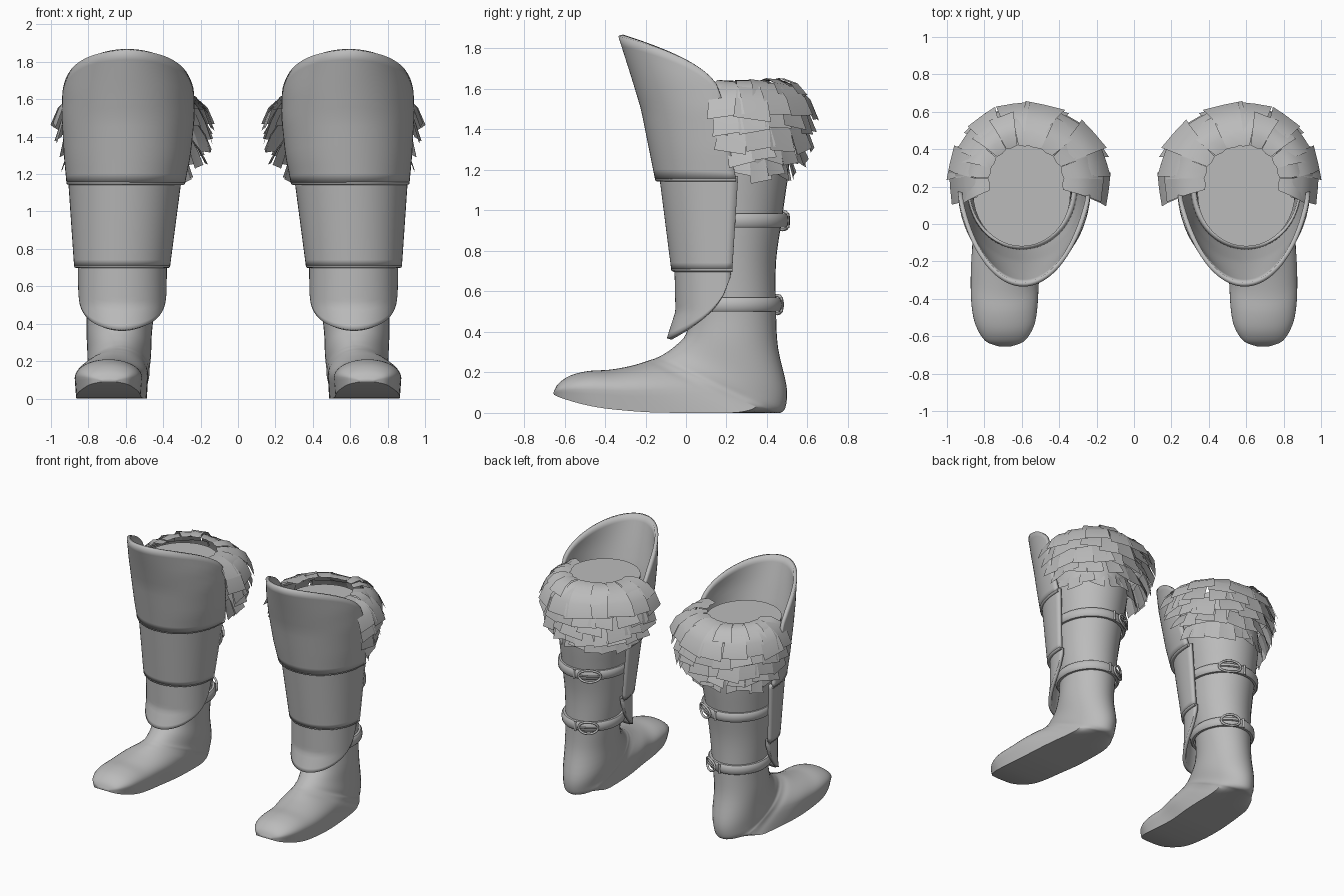
import bpy, math, random

random.seed(7)
if "Cube" in bpy.data.objects:
    bpy.data.objects.remove(bpy.data.objects["Cube"])

GREY = bpy.data.materials.new("plain grey")
GREY.use_nodes = True
GREY.diffuse_color = (0.5, 0.5, 0.5, 1)
GREY.node_tree.nodes["Principled BSDF"].inputs["Base Color"].default_value = (0.5, 0.5, 0.5, 1)


def finish(ob, angle):
    """Shade, colour and mirror a part to the other boot."""
    ob.data.materials.append(GREY)
    bpy.ops.object.select_all(action='DESELECT')
    ob.select_set(True)
    bpy.context.view_layer.objects.active = ob
    bpy.ops.object.shade_smooth_by_angle(angle=math.radians(angle))
    ob.modifiers.new("other_boot", 'MIRROR').use_mirror_merge = False


def make_mesh(name, grids, closed=False, caps=False, thick=0, angle=40):
    """Skin one or more grids of points (rows of equal length)."""
    verts, faces = [], []
    for rows in grids:
        base, n = len(verts), len(rows[0])
        verts += [p for row in rows for p in row]
        for r in range(len(rows) - 1):
            for c in range(n if closed else n - 1):
                a, b = base + r * n + c, base + r * n + (c + 1) % n
                faces.append((a, b, b + n, a + n))
        if caps:
            faces.append(tuple(range(base + n - 1, base - 1, -1)))
            faces.append(tuple(range(base + (len(rows) - 1) * n, base + len(rows) * n)))
    me = bpy.data.meshes.new(name)
    me.from_pydata(verts, [], faces)
    ob = bpy.data.objects.new(name, me)
    bpy.context.collection.objects.link(ob)
    if thick:
        mod = ob.modifiers.new("thickness", 'SOLIDIFY')
        mod.thickness, mod.offset = thick, 0
    finish(ob, angle)


def make_tube(name, points, radius, cyclic=False):
    cu = bpy.data.curves.new(name, 'CURVE')
    cu.dimensions = '3D'
    cu.bevel_depth, cu.bevel_resolution, cu.use_fill_caps = radius, 2, True
    sp = cu.splines.new('POLY')
    sp.points.add(len(points) - 1)
    for p, co in zip(sp.points, points):
        p.co = (*co, 1)
    sp.use_cyclic_u = cyclic
    tmp = bpy.data.objects.new(name, cu)
    bpy.context.collection.objects.link(tmp)
    me = bpy.data.meshes.new_from_object(tmp.evaluated_get(bpy.context.evaluated_depsgraph_get()))
    bpy.data.objects.remove(tmp)
    ob = bpy.data.objects.new(name, me)
    bpy.context.collection.objects.link(ob)
    finish(ob, 60)


def lookup(table, z):
    """Linear interpolation in rows of (z, values...)."""
    for lo, hi in zip(table, table[1:]):
        if z <= hi[0]:
            break
    t = (z - lo[0]) / (hi[0] - lo[0])
    return [a + (b - a) * t for a, b in zip(lo[1:], hi[1:])]


# Boot: sections from shaft top, turning at the heel, to the toe
# front y, front z, back y, back z, centre x, half width, flatness of the sole
SECTIONS = [
    (-.12, 1.58, .44, 1.58, .60, .26, 0), (-.07, 1.3, .51, 1.3, .60, .27, 0),
    (-.02, 1, .48, 1, .61, .235, 0), (0, .75, .445, .75, .615, .21, 0),
    (.02, .52, .445, .5, .625, .185, 0), (0, .39, .455, .32, .635, .175, 0),
    (-.06, .325, .497, .13, .635, .17, 0), (-.11, .29, .492, .03, .64, .167, 0),
    (-.135, .277, .465, 0, .64, .167, .15), (-.155, .268, .42, 0, .645, .168, .4),
    (-.18, .26, .34, 0, .65, .17, .75), (-.21, .25, .22, 0, .66, .18, 1),
    (-.28, .23, 0, 0, .675, .19, 1), (-.38, .213, -.2, .004, .69, .183, 1),
    (-.48, .207, -.4, .022, .692, .176, 1), (-.57, .185, -.52, .045, .69, .155, 1),
    (-.63, .145, -.62, .075, .69, .105, 1), (-.655, .1, -.652, .09, .69, .035, 1)]


def boot_ring(s, n=40):
    fy, fz, by, bz, cx, hw, flat = s
    ring = []
    for i in range(n):
        a = math.tau * i / n
        u, v = math.cos(a), math.sin(a)
        if v < 0:
            # Straight side wall, then a flat sole
            p = i / (n / 2) - 1
            q, side = 2 * min(p, 1 - p), 1 if p > .5 else -1
            box_u, box_v = (1 - .1 * q, -q / .4) if q < .4 else (.96 * (1 - q) / .6, -1)
            u += (side * box_u - u) * flat
            v += (box_v - v) * flat
        t = (1 - v) / 2
        ring.append((cx + hw * u, fy + (by - fy) * t, max(0, fz + (bz - fz) * t)))
    return ring


def spline(rows, steps=4):
    """Smooth in-between sections."""
    out = []
    for i in range(len(rows) - 1):
        a, b, c, d = (rows[max(0, min(len(rows) - 1, i + k))] for k in (-1, 0, 1, 2))
        for s in range(steps):
            t = s / steps
            out.append([q + .5 * t * (r - p + t * (2 * p - 5 * q + 4 * r - w + t * (3 * (q - r) + w - p)))
                        for p, q, r, w in zip(a, b, c, d)])
    return out + [rows[-1]]


make_mesh("boot", [[boot_ring(s) for s in spline(SECTIONS)]], closed=True, caps=True, angle=45)

# Shin guard: z, front y, side edge y, half width, centre x, roundness
UPPER = [(1.15, -.14, .25, .305, .60, .85), (1.3, -.17, .22, .327, .592, .9), (1.5, -.21, .18, .343, .587, 1),
         (1.65, -.255, .18, .341, .587, 1), (1.87, -.325, .18, .31, .592, 1)]
MIDDLE = [(.7, -.06, .23, .244, .62, .8), (1.17, -.12, .26, .291, .605, .8)]
LOWER = [(.36, -.085, .2, .212, .62, .8), (.5, -.04, .21, .224, .618, .8), (.72, -.045, .225, .226, .618, .8)]


def guard_point(table, a, z):
    front, side, hw, cx, power = lookup(table, z)
    return (cx + hw * math.sin(a), side - (side - front) * math.cos(a) ** power, z)


def guard_plate(name, table, bottom, top):
    angles = [math.radians(-89.9 + 179.8 * i / 48) for i in range(49)]
    rows = []
    for r in range(15):
        t = r / 14
        rows.append([guard_point(table, a, bottom(math.cos(a)) * (1 - t) + top(math.cos(a)) * t)
                     for a in angles])
    make_mesh(name, [rows], thick=.024)
    return rows[0]


edge = guard_plate("upper_guard", UPPER, lambda c: 1.155, lambda c: 1.53 + .335 * c ** .47)
make_tube("upper_guard_rim", edge, .013)
edge = guard_plate("middle_guard", MIDDLE, lambda c: .71, lambda c: 1.17)
make_tube("middle_guard_rim", edge, .013)
guard_plate("lower_guard", LOWER, lambda c: .7 - .335 * c ** .39, lambda c: .72)


# Straps with buckles at the inner back
def strap(name, z, cx, cy, rx, ry):
    profile = [(-.005, -.034), (.012, -.034), (.021, -.022), (.023, 0),
               (.021, .022), (.012, .034), (-.005, .034)]
    rows = []
    for d, h in profile:
        rows.append([(cx + (rx + d) * math.cos(math.tau * i / 48),
                      cy + (ry + d) * math.sin(math.tau * i / 48), z + h) for i in range(48)])
    make_mesh(name, [rows], closed=True)

    def on_strap(a, h, out=.03):
        return (cx + (rx + out) * math.cos(a), cy + (ry + out) * math.sin(a), z + h)

    mid = math.radians(118)
    ring = [on_strap(mid + .3 * math.cos(math.tau * i / 24), .045 * math.sin(math.tau * i / 24))
            for i in range(24)]
    make_tube(name + "_buckle", ring, .008, True)
    make_tube(name + "_prong", [on_strap(mid + .3 - .1 * i, 0, .03) for i in range(7)], .006)
    # Loop holding the free end
    make_tube(name + "_keeper", [on_strap(mid - .45, h, .02) for h in (-.036, 0, .036)], .009)


strap("upper_strap", .95, .61, .23, .232, .252)
strap("lower_strap", .535, .622, .23, .194, .22)

# Fur collar: overlapping flat tufts in rows; each row is a (radius, height) path
FUR_ROWS = [
    ((.185, 1.64), (.25, 1.645), (.315, 1.615), (.365, 1.55)),
    ((.26, 1.63), (.32, 1.605), (.375, 1.55), (.412, 1.46)),
    ((.33, 1.55), (.365, 1.49), (.402, 1.39)),
    ((.33, 1.46), (.36, 1.40), (.39, 1.31)),
    ((.30, 1.38), (.33, 1.32), (.358, 1.24)),
    ((.265, 1.30), (.28, 1.24), (.30, 1.16))]
START = [-14, -17, -13, -8, -4, 0]


def tuft(path, mid, half):
    drop, flare, skew = random.uniform(-.025, .025), random.uniform(-.012, .012), random.uniform(-.07, .07)
    rows = []
    for k, (r, z) in enumerate(path):
        t = k / (len(path) - 1)
        row = []
        for c in (-1, 0, 1):
            a = mid + c * half * (.9 + .15 * t) + skew * t
            # Corners lift off the tuft below; the collar is fuller on the inner side
            reach = r + flare * t + .008 * abs(c)
            x = reach * math.cos(a) * (1.16 if math.cos(a) < 0 else .94)
            row.append((.597 + x, .23 + reach * math.sin(a), z + drop * t + .25 * skew * c * t))
        rows.append(row)
    return rows


tufts = []
for i, path in enumerate(FUR_ROWS):
    lo, hi = math.radians(START[i]), math.radians(180 - START[i])
    count = 11 - i % 2
    step = (hi - lo) / count
    for j in range(count):
        tufts.append(tuft(path, lo + step * (j + .5) + random.uniform(-.05, .05), step * .57))
make_mesh("fur_collar", tufts, angle=35)
